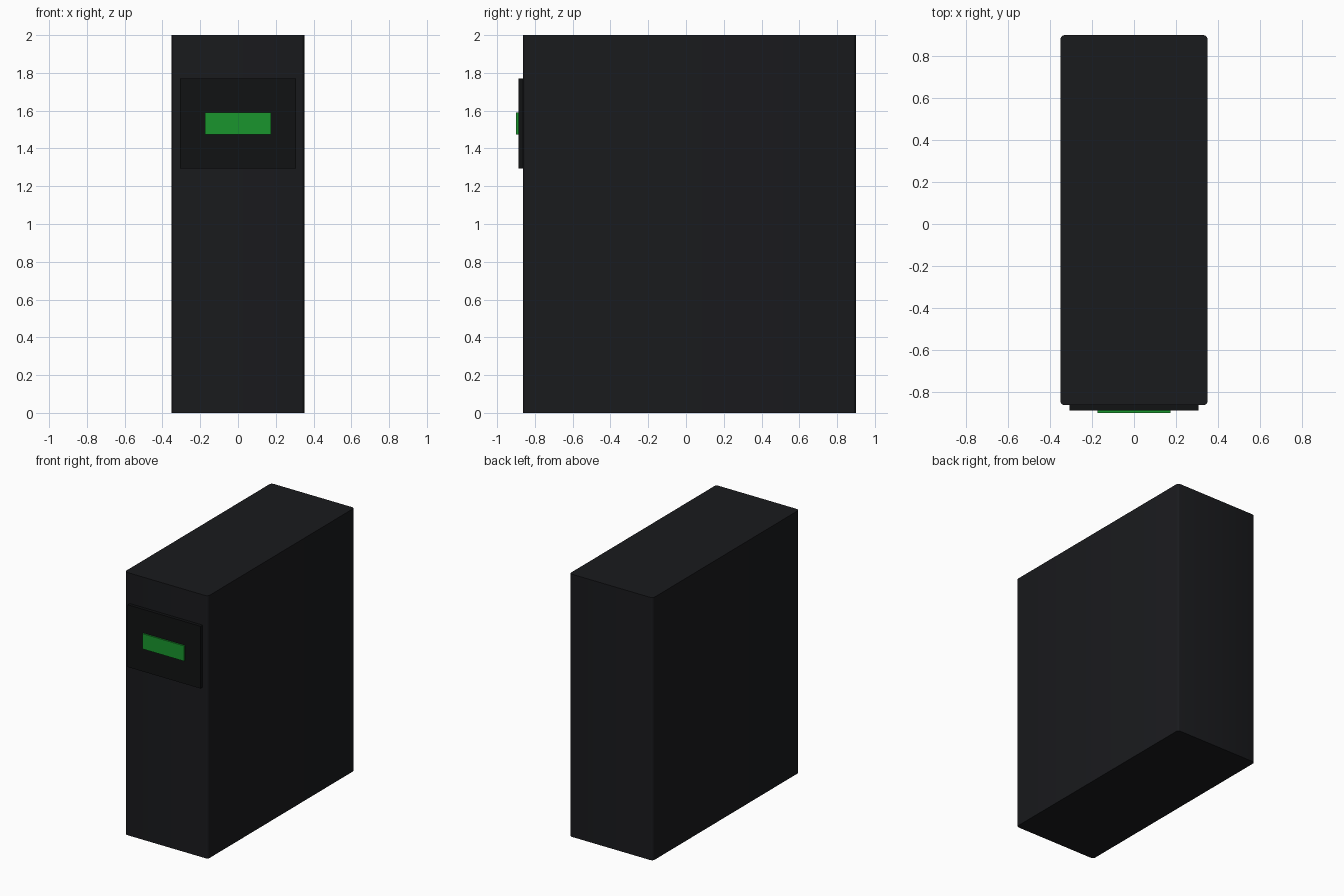
import bpy, bmesh
from mathutils import Vector

if "Cube" in bpy.data.objects:
    bpy.data.objects.remove(bpy.data.objects["Cube"])


def material(name, rgb):
    m = bpy.data.materials.new(name)
    m.diffuse_color = (*rgb, 1)
    m.use_nodes = True
    m.node_tree.nodes["Principled BSDF"].inputs["Base Color"].default_value = m.diffuse_color
    return m


def box(name, lo, hi, mat, corner=0.0):
    """Box between two corners; optionally round its vertical edges."""
    lo, hi = Vector(lo), Vector(hi)
    bm = bmesh.new()
    bmesh.ops.create_cube(bm, size=1)
    for v in bm.verts:
        v.co = Vector(c * s for c, s in zip(v.co, hi - lo)) + (lo + hi) / 2
    if corner:
        upright = [e for e in bm.edges
                   if abs(e.verts[0].co.z - e.verts[1].co.z) > 0.01]
        bmesh.ops.bevel(bm, geom=upright, offset=corner, segments=3,
                        profile=0.5, affect='EDGES')
    me = bpy.data.meshes.new(name)
    bm.to_mesh(me)
    bm.free()
    ob = bpy.data.objects.new(name, me)
    bpy.context.collection.objects.link(ob)
    me.materials.append(mat)
    return ob


# Main case with softly rounded upright corners
case = box("case", (-0.351, -0.863, 0), (0.351, 0.9, 2),
           material("case_black", (0.010, 0.0105, 0.0125)), 0.02)
bpy.context.view_layer.objects.active = case
case.select_set(True)
bpy.ops.object.shade_smooth_by_angle()

# Raised panel on the front
box("front_panel", (-0.307, -0.888, 1.295), (0.307, -0.855, 1.769),
    material("panel_black", (0.0055, 0.006, 0.0065)))

# Green display strip on the panel
box("display", (-0.175, -0.9, 1.473), (0.175, -0.88, 1.589),
    material("display_green", (0.01, 0.30, 0.026)))
